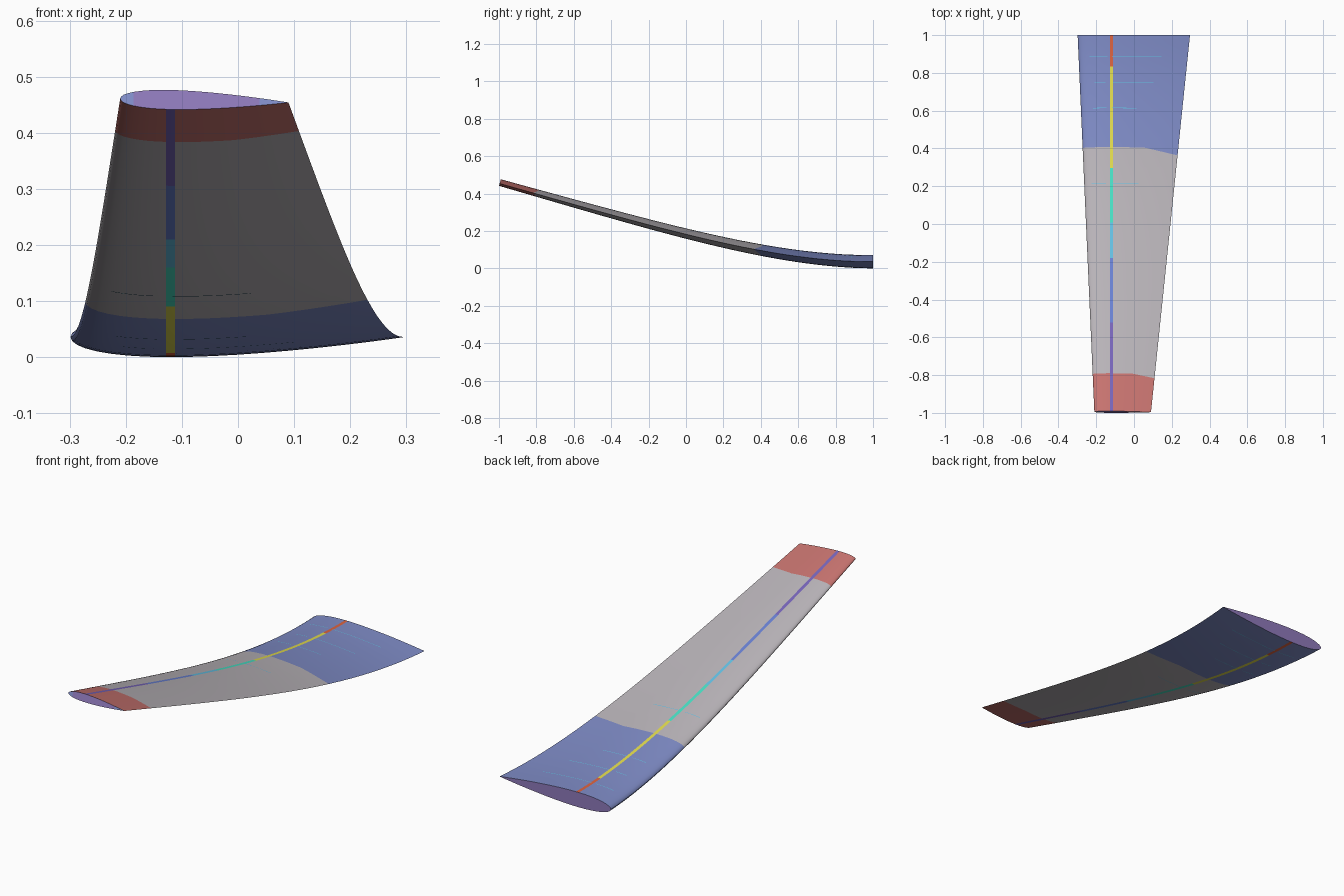
import bpy, bmesh, math
from mathutils import Vector

cube = bpy.data.objects.get("Cube")
if cube:
    bpy.data.objects.remove(cube)


def material(name, rgb):
    lin = [(v / 255 / 12.92) if v < 11 else ((v / 255 + 0.055) / 1.055) ** 2.4 for v in rgb]
    m = bpy.data.materials.new(name)
    m.use_nodes = True
    m.diffuse_color = (*lin, 1)
    m.node_tree.nodes["Principled BSDF"].inputs["Base Color"].default_value = (*lin, 1)
    return m


MATS = [
    material("inboard blue", (128, 141, 200)),
    material("skin grey", (188, 183, 188)),
    material("tip red", (202, 117, 113)),
    material("cap purple", (142, 121, 186)),
    material("spar orange", (222, 100, 65)),
    material("spar yellow", (228, 222, 80)),
    material("spar turquoise", (75, 228, 200)),
    material("spar light blue", (105, 200, 236)),
    material("spar blue", (108, 132, 215)),
    material("spar violet", (122, 103, 190)),
]
BLUE, GREY, RED, PURPLE, SPAR, RIB = 0, 1, 2, 3, 4, 7

SPAN, RISE, AXIS_X, AXIS_C = 1.995, 0.423, -0.12, 0.3
SKIN_BREAKS = [0.3, 0.9]
SPAR_BREAKS = [0.085, 0.355, 0.5, 0.595, 0.765]


def chord(t):
    return 0.595 - 0.295 * t


def surface(t, c, side, lift=0.0):
    """Point on the bent, tapered and twisted symmetric aerofoil."""
    half = 0.6 * (0.2969 * math.sqrt(c) - 0.126 * c - 0.3516 * c**2
                  + 0.2843 * c**3 - 0.1036 * c**4)
    u = (c - AXIS_C) * chord(t)
    h = side * (half * chord(t) + lift)
    a = math.radians(1.4) * t
    x, h = u * math.cos(a) + h * math.sin(a), h * math.cos(a) - u * math.sin(a)
    # cantilever bending line and its slope
    z = 0.036 + RISE * (t**4 - 4 * t**3 + 6 * t**2) / 3
    slope = RISE * (4 * t**3 - 12 * t**2 + 12 * t) / 3 / SPAN
    up = Vector((0, slope, 1)).normalized()
    return Vector((AXIS_X + x, 1 - SPAN * t, z)) + up * h


def finish(name, bm, smooth=True):
    bmesh.ops.recalc_face_normals(bm, faces=bm.faces)
    mesh = bpy.data.meshes.new(name)
    bm.to_mesh(mesh)
    bm.free()
    for m in MATS:
        mesh.materials.append(m)
    ob = bpy.data.objects.new(name, mesh)
    bpy.context.collection.objects.link(ob)
    if smooth:
        bpy.ops.object.select_all(action='DESELECT')
        ob.select_set(True)
        bpy.context.view_layer.objects.active = ob
        bpy.ops.object.shade_smooth_by_angle(angle=math.radians(35))
    return ob


# Chordwise columns, leaving room for the spar band
N = 22
base = [(1 - math.cos(math.pi * i / N)) / 2 for i in range(N + 1)]
fore = [c for c in base if c < AXIS_C - 0.035]
aft = [c for c in base if c > AXIS_C + 0.035]
SPAR_COL = len(fore)


def columns(t):
    w = 0.008 / chord(t)
    return fore + [AXIS_C - w, AXIS_C + w] + aft


# Wing skin with the spar band set into both surfaces
stations = sorted({i / 40 for i in range(41)} | set(SKIN_BREAKS) | set(SPAR_BREAKS))
bm = bmesh.new()
rows = []
for t in stations:
    cols = columns(t)
    sweep = {0.3: 0.019, 0.9: 0.01}.get(t, 0)
    row = {}
    for j, c in enumerate(cols):
        tt = t + sweep * max(0, c - 0.64) / 0.36
        for side in (1, -1):
            if side == -1 and j in (0, len(cols) - 1):
                row[j, side] = row[j, 1]
            else:
                row[j, side] = bm.verts.new(surface(tt, c, side))
    rows.append(row)
last = len(columns(0)) - 1
for i in range(len(stations) - 1):
    mid = (stations[i] + stations[i + 1]) / 2
    skin = sum(mid > b for b in SKIN_BREAKS)
    spar = SPAR + sum(mid > b for b in SPAR_BREAKS)
    for j in range(last):
        for side in (1, -1):
            f = bm.faces.new([rows[i][j, side], rows[i][j + 1, side],
                              rows[i + 1][j + 1, side], rows[i + 1][j, side]])
            f.material_index = spar if j == SPAR_COL else skin

# End caps, the outer one with blue nose and tail
for row, t in ((rows[0], 0), (rows[-1], 1)):
    cols = columns(t)
    for j in range(last):
        ring = [row[j, 1], row[j + 1, 1], row[j + 1, -1], row[j, -1]]
        f = bm.faces.new(list(dict.fromkeys(ring)))
        c = (cols[j] + cols[j + 1]) / 2
        f.material_index = BLUE if t == 1 and not 0.1 < c < 0.8 else PURPLE
finish("wing", bm)

# Fine rib lines showing through the skin
RIBS = [(0.885, 0.1, 0.76), (0.745, 0.14, 0.7), (0.61, 0.12, 0.55), (0.21, 0.08, 0.6)]
for n, (y, c0, c1) in enumerate(RIBS):
    bm = bmesh.new()
    t0 = (1 - y) / SPAN
    for side in (1, -1):
        prev = None
        for k in range(17):
            c = c0 + (c1 - c0) * k / 16
            pair = [bm.verts.new(surface(t0 + d, c, side, 0.0006)) for d in (-0.0007, 0.0007)]
            if prev and not (abs(c - AXIS_C) < 0.03):
                f = bm.faces.new([prev[0], pair[0], pair[1], prev[1]])
                f.material_index = RIB
            prev = pair
    finish(f"rib_line_{n + 1}", bm, smooth=False)
